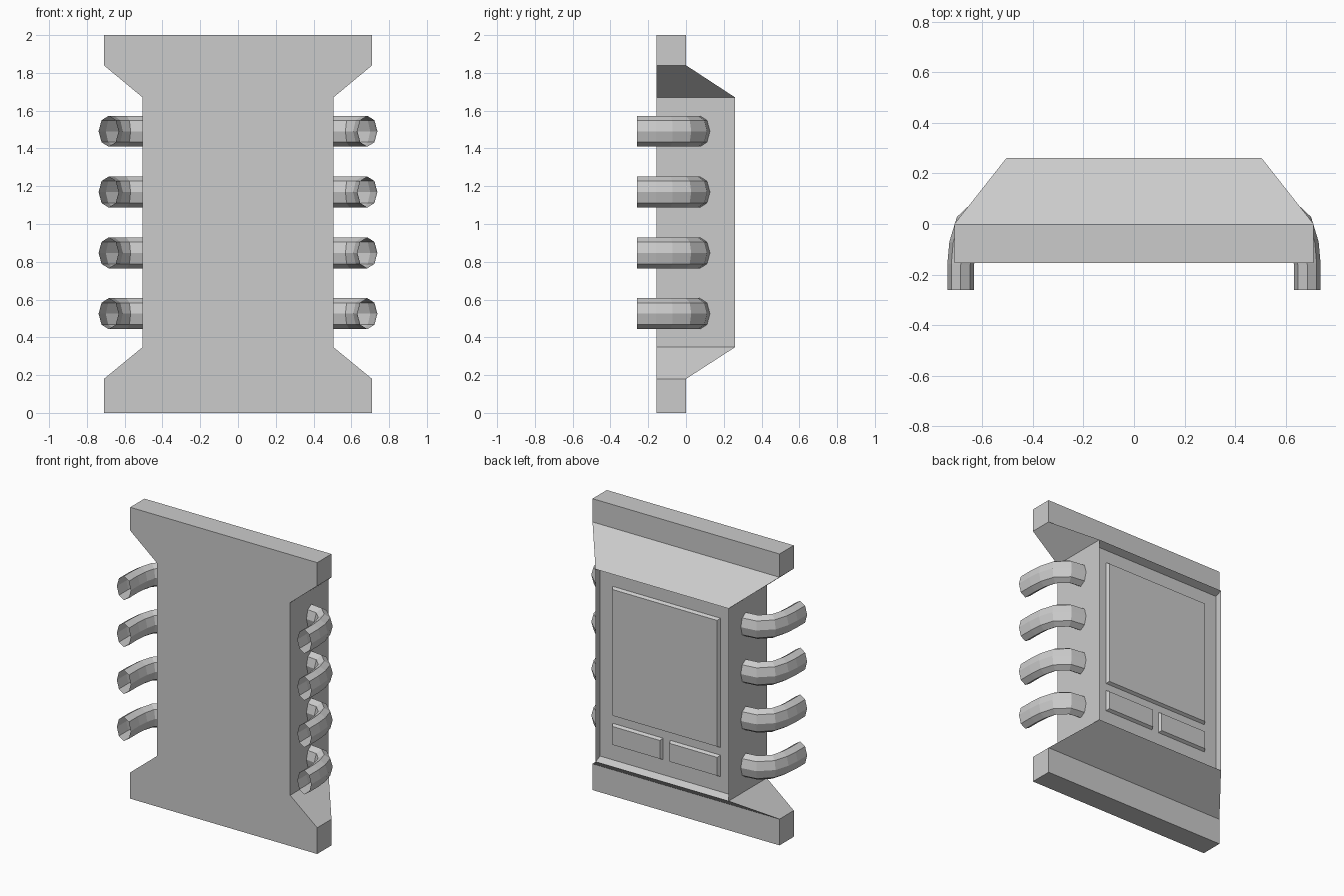
import bpy, bmesh, math
from mathutils import Vector

if "Cube" in bpy.data.objects:
    bpy.data.objects.remove(bpy.data.objects["Cube"])


def make_object(name, bm):
    bmesh.ops.recalc_face_normals(bm, faces=bm.faces)
    mesh = bpy.data.meshes.new(name)
    bm.to_mesh(mesh)
    bm.free()
    obj = bpy.data.objects.new(name, mesh)
    bpy.context.collection.objects.link(obj)
    return obj


def loft(bm, rings):
    """Bridge equal-sized closed rings of points; returns the vertex rings."""
    vr = [[bm.verts.new(p) for p in ring] for ring in rings]
    n = len(vr[0])
    for a, b in zip(vr, vr[1:]):
        for i in range(n):
            j = (i + 1) % n
            bm.faces.new((a[i], a[j], b[j], b[i]))
    return vr


def rect_xz(x0, x1, z0, z1, y):
    return [(x0, y, z0), (x1, y, z0), (x1, y, z1), (x0, y, z1)]


# Body: rectangular sections stacked in z, flared at both ends
FRONT, BACK, W = -0.155, 0.26, 0.505
sections = [(0, 0.71, 0), (0.18, 0.71, 0), (0.348, W, BACK),
            (1.67, W, BACK), (1.84, 0.71, 0), (2.0, 0.71, 0)]
bm = bmesh.new()
rings = loft(bm, [[(-w, FRONT, z), (w, FRONT, z), (w, b, z), (-w, b, z)]
                  for z, w, b in sections])
bm.faces.new(rings[0])
bm.faces.new(rings[-1])

# Bevelled recess replacing the flat back face
back_face = next(f for f in bm.faces
                 if all(abs(v.co.y - BACK) < 1e-4 for v in f.verts))
inner = bmesh.ops.inset_region(bm, faces=[back_face], thickness=0.05)
for v in back_face.verts:
    v.co.y = 0.21
    v.co.z += 0.02 if v.co.z < 1 else -0.02
make_object("body", bm)


# Raised panels in the recess, with chamfered rims
def raised_panel(name, x0, x1, z0, z1):
    bm = bmesh.new()
    c = 0.012
    rings = loft(bm, [rect_xz(x0, x1, z0, z1, 0.208),
                      rect_xz(x0 + c, x1 - c, z0 + c, z1 - c, 0.23)])
    bm.faces.new(rings[0])
    bm.faces.new(rings[-1])
    make_object(name, bm)


raised_panel("large_panel", -0.41, 0.41, 0.67, 1.56)
raised_panel("small_panel_left", -0.41, -0.025, 0.47, 0.62)
raised_panel("small_panel_right", 0.025, 0.41, 0.47, 0.62)

# Side pipes: open octagonal tubes swept along a bend, oval in section
PATH = [(0.685, -0.26), (0.685, -0.16), (0.678, -0.08),
        (0.655, 0.0), (0.59, 0.063), (0.48, 0.077)]


def side_pipe(name, side, z):
    pts = [Vector(p) for p in PATH]
    rings = []
    for i, p in enumerate(pts):
        t = (pts[min(i + 1, len(pts) - 1)] - pts[max(i - 1, 0)]).normalized()
        n = Vector((t.y, -t.x))
        ring = []
        for k in range(8):
            a = math.tau * k / 8
            q = p + n * 0.053 * math.cos(a)
            ring.append((side * q.x, q.y, z + 0.082 * math.sin(a)))
        rings.append(ring)
    bm = bmesh.new()
    loft(bm, rings)
    make_object(name, bm)


for i in range(4):
    for side, label in ((1, "right"), (-1, "left")):
        side_pipe(f"side_pipe_{label}_{i + 1}", side, 0.525 + i * 0.322)
